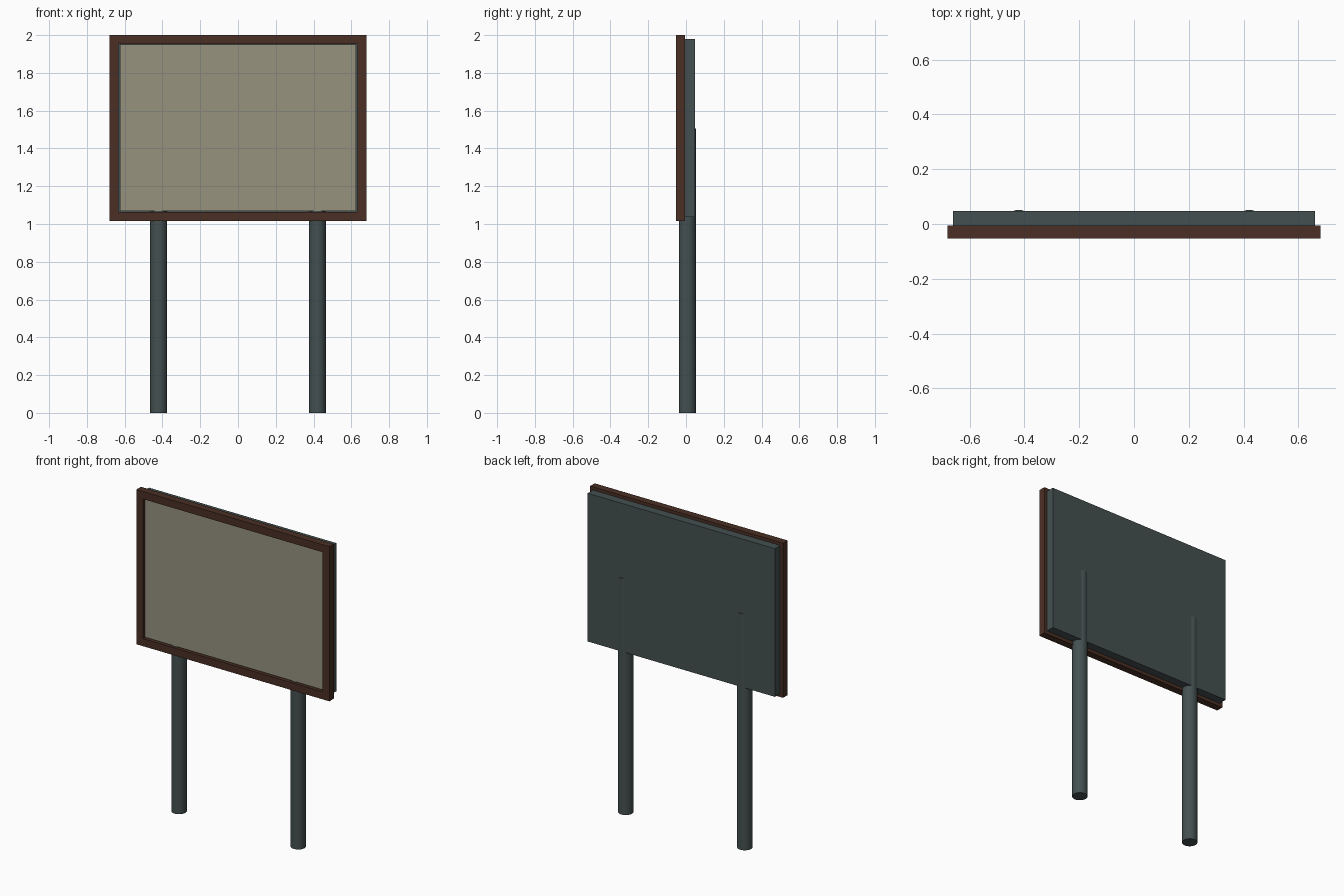
import bpy, bmesh

if "Cube" in bpy.data.objects:
    bpy.data.objects.remove(bpy.data.objects["Cube"])


def material(name, rgb):
    m = bpy.data.materials.new(name)
    lin = [((c / 255 + 0.055) / 1.055) ** 2.4 for c in rgb]
    m.diffuse_color = (*lin, 1)
    m.use_nodes = True
    m.node_tree.nodes["Principled BSDF"].inputs["Base Color"].default_value = m.diffuse_color
    return m


SLATE = material("slate grey metal", (68, 80, 80))
BROWN = material("dark brown wood", (74, 47, 37))
BEIGE = material("dull beige board", (150, 146, 127))


def box(name, x0, x1, y0, y1, z0, z1, mat):
    bpy.ops.mesh.primitive_cube_add(
        size=1, location=((x0 + x1) / 2, (y0 + y1) / 2, (z0 + z1) / 2))
    ob = bpy.context.object
    ob.name = name
    ob.scale = (x1 - x0, y1 - y0, z1 - z0)
    bpy.ops.object.transform_apply(location=False, rotation=False, scale=True)
    ob.data.materials.append(mat)
    return ob


# Backing box and display board
box("backing_box", -0.66, 0.66, -0.006, 0.047, 1.036, 1.98, SLATE)
box("display_board", -0.625, 0.625, -0.042, -0.006, 1.07, 1.95, BEIGE)

# Frame: outer and inner rectangles joined into a ring, front and back
bm = bmesh.new()
rings = []
for y in (-0.052, -0.006):
    for hw, z0, z1 in ((0.68, 1.015, 2.0), (0.632, 1.063, 1.952)):
        rings.append([bm.verts.new(p) for p in
                      ((-hw, y, z0), (hw, y, z0), (hw, y, z1), (-hw, y, z1))])
front_out, front_in, back_out, back_in = rings
for a, b in ((front_out, front_in), (front_in, back_in),
             (back_in, back_out), (back_out, front_out)):
    for i in range(4):
        j = (i + 1) % 4
        bm.faces.new((a[i], a[j], b[j], b[i]))
bmesh.ops.recalc_face_normals(bm, faces=bm.faces)
mesh = bpy.data.meshes.new("frame")
bm.to_mesh(mesh)
bm.free()
mesh.materials.append(BROWN)
bpy.context.collection.objects.link(bpy.data.objects.new("frame", mesh))

# Two round posts, running up into the backing box
for side, x in (("left", -0.42), ("right", 0.42)):
    bpy.ops.mesh.primitive_cylinder_add(
        vertices=32, radius=0.045, depth=1.505, location=(x, 0.007, 0.7525))
    post = bpy.context.object
    post.name = side + "_post"
    post.data.materials.append(SLATE)
    bpy.ops.object.shade_smooth_by_angle()
